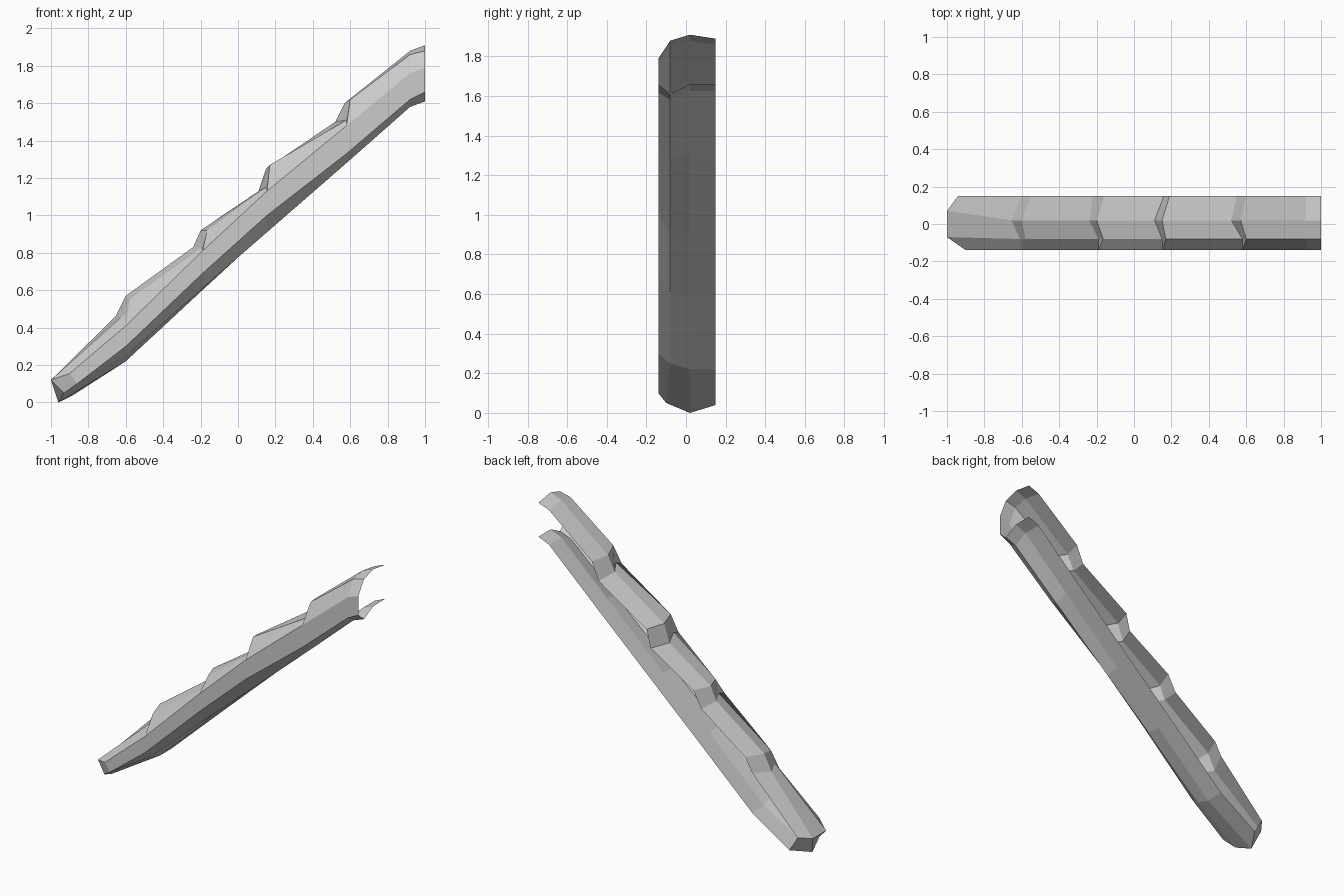
import bpy
import bmesh

cube = bpy.data.objects.get("Cube")
if cube:
    bpy.data.objects.remove(cube)

# Single flat colour
stone = bpy.data.materials.new("stone grey")
stone.use_nodes = True
colour = (0.6, 0.6, 0.6, 1)
stone.diffuse_color = colour
stone.node_tree.nodes["Principled BSDF"].inputs["Base Color"].default_value = colour

BACK, MID, FRONT = 0.15, 0.02, -0.14

# Stations along the slope: x, front upper z, front lower z, keel z
stations = [
    (-0.6, 0.41, 0.3, 0.25),
    (-0.19, 0.81, 0.69, 0.61),
    (0.155, 1.13, 1.0, 0.91),
    (0.58, 1.48, 1.33, 1.28),
    (0.92, 1.76, 1.62, 1.58),
    (1, 1.79, 1.66, 1.61),
]
# Top rows (x, z at back, middle, front shoulder): foot and lip of every step
crests = [
    [(-0.6, 0.49, -0.655, 0.46, -0.61, 0.47), (-0.55, 0.58, -0.6, 0.57, -0.58, 0.55)],
    [(-0.22, 0.82, -0.24, 0.83, -0.19, 0.83), (-0.16, 0.93, -0.2, 0.92, -0.165, 0.92)],
    [(0.16, 1.13, 0.11, 1.13, 0.15, 1.15), (0.19, 1.25, 0.15, 1.25, 0.17, 1.27)],
    [(0.55, 1.48, 0.52, 1.5, 0.58, 1.51), (0.6, 1.6, 0.57, 1.6, 0.6, 1.62)],
    [(0.92, 1.86, 0.92, 1.88, 0.92, 1.86)],
    [(1, 1.89, 1, 1.91, 1, 1.88)],
]
# Blunt lower end
tip = [(-0.94, BACK, 0.14), (-1, 0.07, 0.12), (-1, -0.07, 0.12),
       (-0.9, FRONT, 0.155), (-0.86, FRONT, 0.1), (-0.93, -0.1, 0.05),
       (-0.96, MID, 0), (-0.88, BACK, 0.04)]


def section(station, crest):
    """One C-shaped section, open towards the back."""
    x, upper, lower, keel = station
    ax, az, bx, bz, cx, cz = crest
    floor = keel + 0.05 * x
    return [(ax, BACK, az), (bx, MID, bz), (cx, -0.08, cz),
            (x, FRONT, upper), (x, FRONT, lower), (x, -0.08, keel),
            (x, MID, floor), (x, BACK, floor)]


sections = [tip]
for station, rows in zip(stations, crests):
    sections += [section(station, row) for row in rows]

# Skin the sections into an open shell
bm = bmesh.new()
rings = [[bm.verts.new(p) for p in s] for s in sections]
for near, far in zip(rings, rings[1:]):
    for i in range(len(near) - 1):
        bm.faces.new((near[i], far[i], far[i + 1], near[i + 1]))

# Close the lower end
a, b, c, d, e, f, g, h = rings[0]
for face in ((a, b, g, h), (b, c, f, g), (c, d, e, f)):
    bm.faces.new(face)

bmesh.ops.remove_doubles(bm, verts=bm.verts, dist=0.0005)
bmesh.ops.recalc_face_normals(bm, faces=bm.faces)
bm.normal_update()
# Keep the stepped top facing up
if sum(p.normal.z * p.calc_area() for p in bm.faces if p.calc_center_median().y > -0.05
       and p.normal.z * p.normal.x < 0 and p.calc_center_median().z
       > p.calc_center_median().x * 0.88 + 0.93) < 0:
    bmesh.ops.reverse_faces(bm, faces=bm.faces)

mesh = bpy.data.meshes.new("stepped_slope")
bm.to_mesh(mesh)
bm.free()
mesh.materials.append(stone)
shell = bpy.data.objects.new("stepped_slope", mesh)
bpy.context.collection.objects.link(shell)
